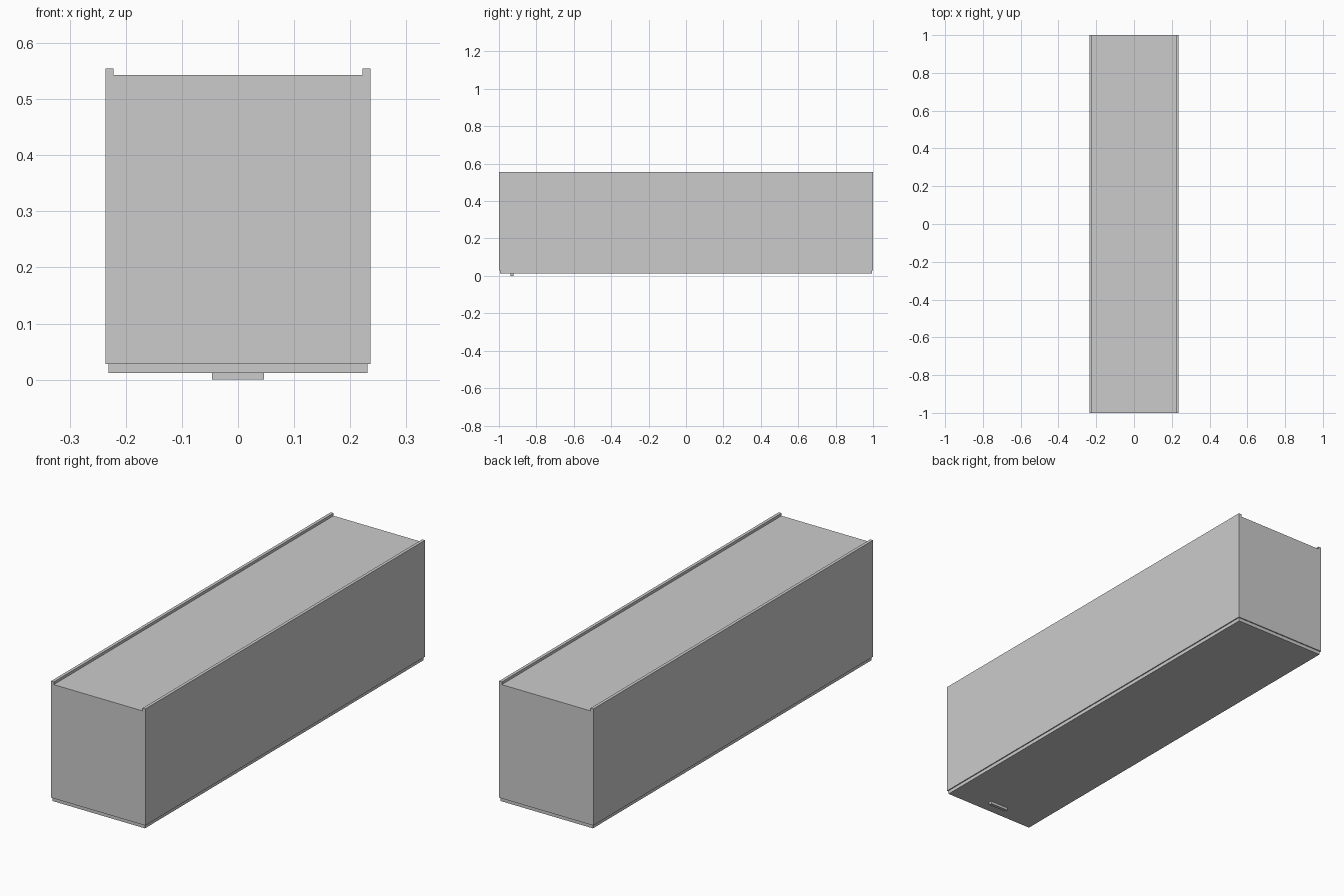
import bpy
import bmesh

if "Cube" in bpy.data.objects:
    bpy.data.objects.remove(bpy.data.objects["Cube"])


def box(name, x, y, z):
    """Axis-aligned box from (min, max) ranges."""
    bm = bmesh.new()
    bmesh.ops.create_cube(bm, size=1)
    for v in bm.verts:
        for i, (lo, hi) in enumerate((x, y, z)):
            v.co[i] = lo if v.co[i] < 0 else hi
    return finish(name, bm)


def extrude_profile(name, points, y0, y1):
    """Extrude an x-z profile along y."""
    bm = bmesh.new()
    face = bm.faces.new([bm.verts.new((px, y0, pz)) for px, pz in points])
    out = bmesh.ops.extrude_face_region(bm, geom=[face])
    verts = [g for g in out["geom"] if isinstance(g, bmesh.types.BMVert)]
    bmesh.ops.translate(bm, verts=verts, vec=(0, y1 - y0, 0))
    bmesh.ops.recalc_face_normals(bm, faces=bm.faces)
    return finish(name, bm)


def finish(name, bm):
    mesh = bpy.data.meshes.new(name)
    bm.to_mesh(mesh)
    bm.free()
    obj = bpy.data.objects.new(name, mesh)
    bpy.context.collection.objects.link(obj)
    return obj


# Body with a raised lip along both long top edges
half = [(0.236, 0.028), (0.236, 0.555), (0.222, 0.555), (0.222, 0.543)]
profile = half + [(-px, pz) for px, pz in reversed(half)]
extrude_profile("body", profile, -1.0, 1.0)

# Slightly inset base panel
box("base_panel", (-0.231, 0.231), (-0.995, 0.995), (0.012, 0.028))

# Small pull bar under the front end
box("pull_bar", (-0.046, 0.046), (-0.937, -0.923), (0.0, 0.012))
